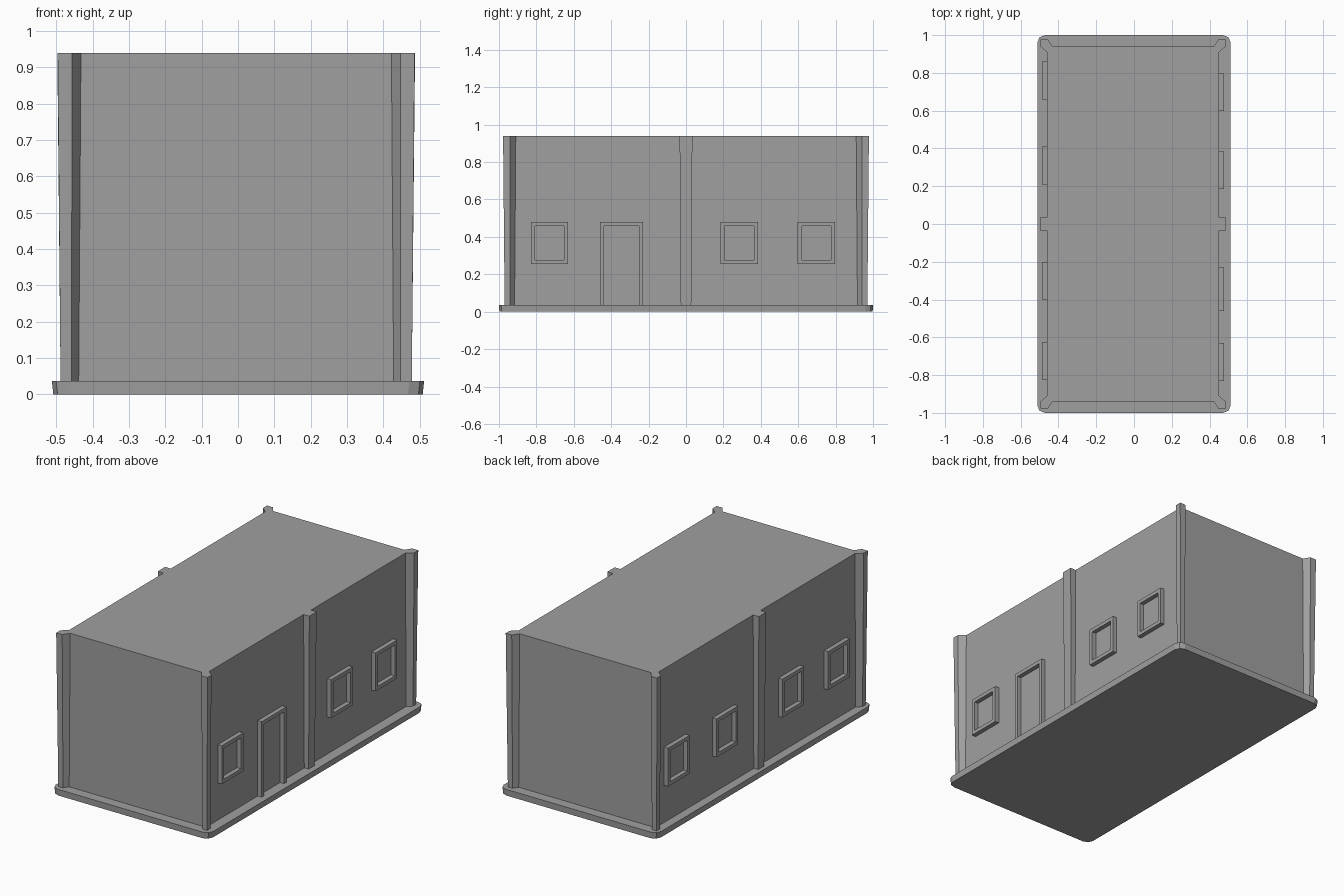
import bpy
import bmesh
from mathutils import Vector

default = bpy.data.objects.get("Cube")
if default:
    bpy.data.objects.remove(default, do_unlink=True)

CX = -0.005            # walls sit slightly off centre on the plinth
HX, HY = 0.455, 0.94   # wall half sizes
FLOOR, ROOF = 0.037, 0.94

grey = bpy.data.materials.new("plain_grey")
grey.use_nodes = True
grey.diffuse_color = (0.35, 0.35, 0.35, 1)
grey.node_tree.nodes["Principled BSDF"].inputs["Base Color"].default_value = grey.diffuse_color


def finish(name, bm):
    bmesh.ops.recalc_face_normals(bm, faces=bm.faces)
    mesh = bpy.data.meshes.new(name)
    bm.to_mesh(mesh)
    bm.free()
    mesh.materials.append(grey)
    obj = bpy.data.objects.new(name, mesh)
    bpy.context.collection.objects.link(obj)
    return obj


def loft(name, lower, upper, z0, z1):
    """Closed solid between two outlines with the same number of points."""
    bm = bmesh.new()
    a = [bm.verts.new((x, y, z0)) for x, y in lower]
    b = [bm.verts.new((x, y, z1)) for x, y in upper]
    bm.faces.new(a)
    bm.faces.new(b)
    n = len(a)
    for i in range(n):
        j = (i + 1) % n
        bm.faces.new((a[i], a[j], b[j], b[i]))
    return finish(name, bm)


def rectangle(hx, hy, cx=0):
    return [(cx - hx, -hy), (cx + hx, -hy), (cx + hx, hy), (cx - hx, hy)]


def frame(name, side, y0, y1, z0, z1, closed):
    """Raised border on a long wall; an open one has no bottom bar."""
    w = 0.022
    wall = CX + side * (HX - 0.004)
    face = CX + side * (HX + 0.026)
    zi = z0 + w if closed else z0
    outer = [(y0, z0), (y0, z1), (y1, z1), (y1, z0)]
    inner = [(y0 + w, zi), (y0 + w, z1 - w), (y1 - w, z1 - w), (y1 - w, zi)]
    bm = bmesh.new()
    o = [bm.verts.new((wall, y, z)) for y, z in outer]
    i = [bm.verts.new((wall, y, z)) for y, z in inner]
    faces = []
    for k in range(4 if closed else 3):
        m = (k + 1) % 4
        faces.append(bm.faces.new((o[k], o[m], i[m], i[k])))
    result = bmesh.ops.extrude_face_region(bm, geom=faces, use_keep_orig=True)
    moved = [g for g in result["geom"] if isinstance(g, bmesh.types.BMVert)]
    bmesh.ops.translate(bm, verts=moved, vec=Vector((face - wall, 0, 0)))
    return finish(name, bm)


# Plinth with rounded corners
base = loft("plinth", rectangle(0.508, 0.998), rectangle(0.512, 1.0), 0, FLOOR)
bevel = base.modifiers.new("rounded_corners", "BEVEL")
bevel.limit_method = "ANGLE"
bevel.width = 0.04
bevel.segments = 2
bevel.limit_method = "WEIGHT"
weights = base.data.attributes.new("bevel_weight_edge", "FLOAT", "EDGE")
for edge in base.data.edges:
    p, q = (base.data.vertices[v].co for v in edge.vertices)
    weights.data[edge.index].value = float(abs(p.z - q.z) > 0.01)

# Walls and flat roof
walls = rectangle(HX, HY, CX)
loft("walls", walls, walls, FLOOR, ROOF)

# Corner pillars, flaring a little towards the roof
profile = [(-0.028, 0), (-0.003, 0.038), (0.036, 0.038),
           (0.036, 0), (0, -0.03), (-0.028, -0.03)]
for sx, x_name in ((-1, "right"), (1, "left")):
    for sy, y_name in ((-1, "front"), (1, "back")):
        def outline(scale):
            return [(CX + sx * (HX + u * scale), sy * (HY + v * scale)) for u, v in profile]
        loft(f"{y_name}_{x_name}_pillar", outline(0.78), outline(1), FLOOR, ROOF)

# Middle pillar on each long wall
for side, label in ((-1, "right"), (1, "left")):
    def strip(half, out):
        xa, xb = CX + side * (HX - 0.01), CX + side * (HX + out)
        return [(xa, -half), (xb, -half), (xb, half), (xa, half)]
    loft(f"middle_{label}_pillar", strip(0.028, 0.028), strip(0.034, 0.037), FLOOR, ROOF)

# Window frames, named by wall
for side, label, centres in ((1, "left", (-0.73, 0.285, 0.697)),
                             (-1, "right", (-0.725, -0.3, 0.31, 0.76))):
    for number, y in enumerate(centres, 1):
        frame(f"{label}_window_frame_{number}", side, y - 0.1, y + 0.1, 0.255, 0.48, True)

# Door frame
frame("door_frame", 1, -0.46, -0.23, FLOOR, 0.48, False)
